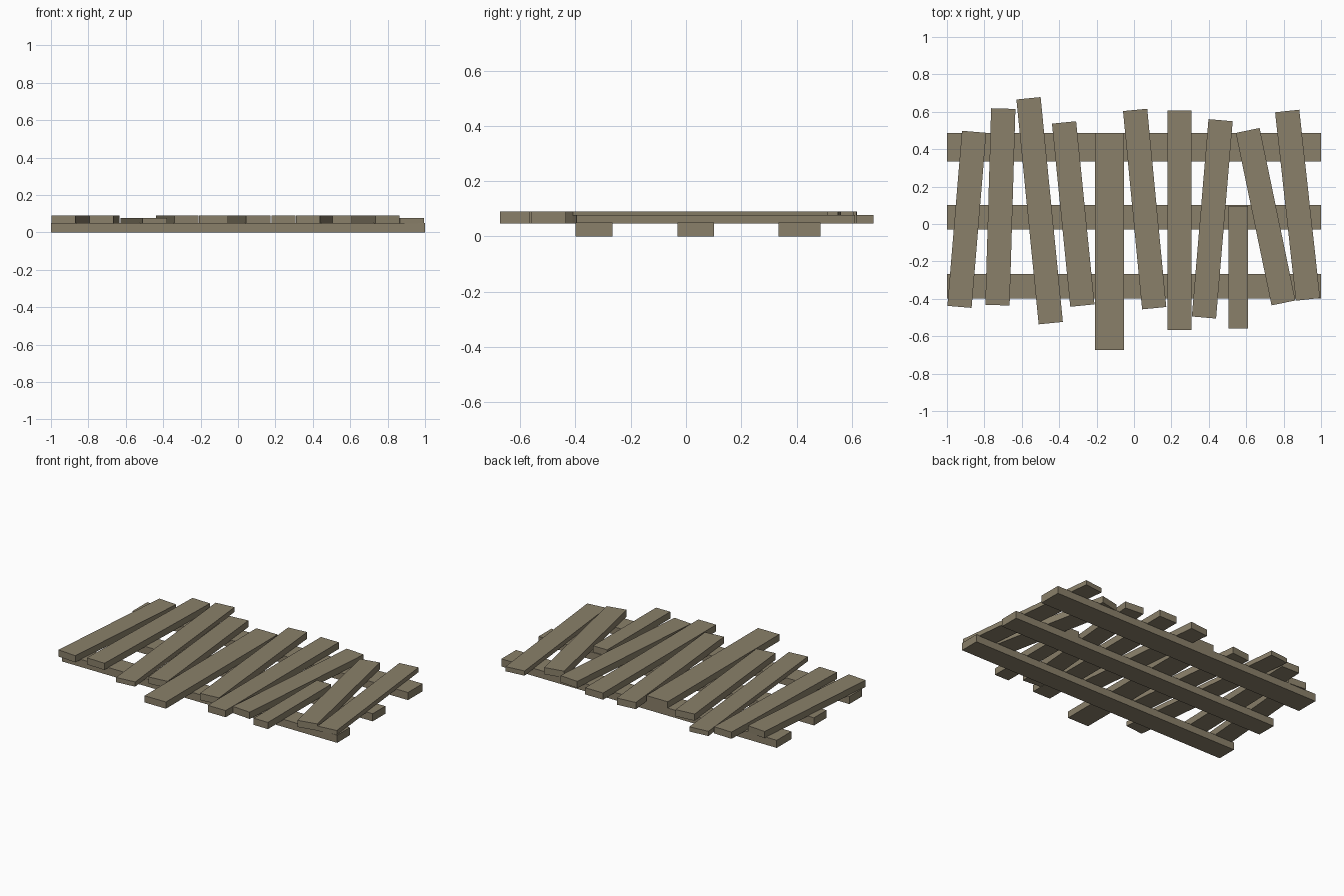
import bpy
import bmesh
from math import atan2
from mathutils import Matrix, Vector

cube = bpy.data.objects.get("Cube")
if cube:
    bpy.data.objects.remove(cube, do_unlink=True)

# Weathered wood, shared by every board
wood = bpy.data.materials.new("weathered_wood")
wood.use_nodes = True
colour = (0.254, 0.216, 0.144, 1)
wood.diffuse_color = colour
bsdf = next(n for n in wood.node_tree.nodes if n.type == 'BSDF_PRINCIPLED')
bsdf.inputs["Base Color"].default_value = colour
bsdf.inputs["Roughness"].default_value = 0.9


def board(name, start, end, width, bottom, top):
    """Flat board running from start to end (x, y centres of its ends)."""
    a, b = Vector(start), Vector(end)
    run, mid = b - a, (a + b) / 2
    bm = bmesh.new()
    bmesh.ops.create_cube(bm, size=1)
    bmesh.ops.scale(bm, vec=(run.length, width, top - bottom), verts=bm.verts)
    mesh = bpy.data.meshes.new(name)
    bm.to_mesh(mesh)
    bm.free()
    mesh.materials.append(wood)
    obj = bpy.data.objects.new(name, mesh)
    obj.matrix_world = (Matrix.Translation((mid.x, mid.y, (bottom + top) / 2))
                        @ Matrix.Rotation(atan2(run.y, run.x), 4, 'Z'))
    bpy.context.collection.objects.link(obj)


# Three supporting rails
for name, y, width in (("front_rail", -0.333, 0.133),
                       ("middle_rail", 0.035, 0.131),
                       ("back_rail", 0.411, 0.152)):
    board(name, (-1, y), (1, y), width, 0, 0.05)

# Crooked planks from left to right: front end, back end, width, top
LOW, HIGH = 0.078, 0.091
planks = (
    ((-0.933, -0.443), (-0.855, 0.493), 0.13, HIGH),
    ((-0.73, -0.434), (-0.699, 0.617), 0.13, HIGH),
    ((-0.445, -0.53), (-0.564, 0.672), 0.13, LOW),
    ((-0.276, -0.436), (-0.374, 0.543), 0.13, HIGH),
    ((-0.13, -0.673), (-0.13, 0.487), 0.155, HIGH),
    ((0.108, -0.45), (0.006, 0.61), 0.13, HIGH),
    ((0.243, -0.568), (0.243, 0.606), 0.13, HIGH),
    ((0.374, -0.5), (0.463, 0.555), 0.13, HIGH),
    ((0.558, -0.56), (0.558, 0.095), 0.103, HIGH),
    ((0.799, -0.422), (0.608, 0.5), 0.13, HIGH),
    ((0.93, -0.403), (0.819, 0.604), 0.13, LOW),
)
for i, (start, end, width, top) in enumerate(planks, 1):
    board(f"plank_{i}", start, end, width, 0.047, top)
